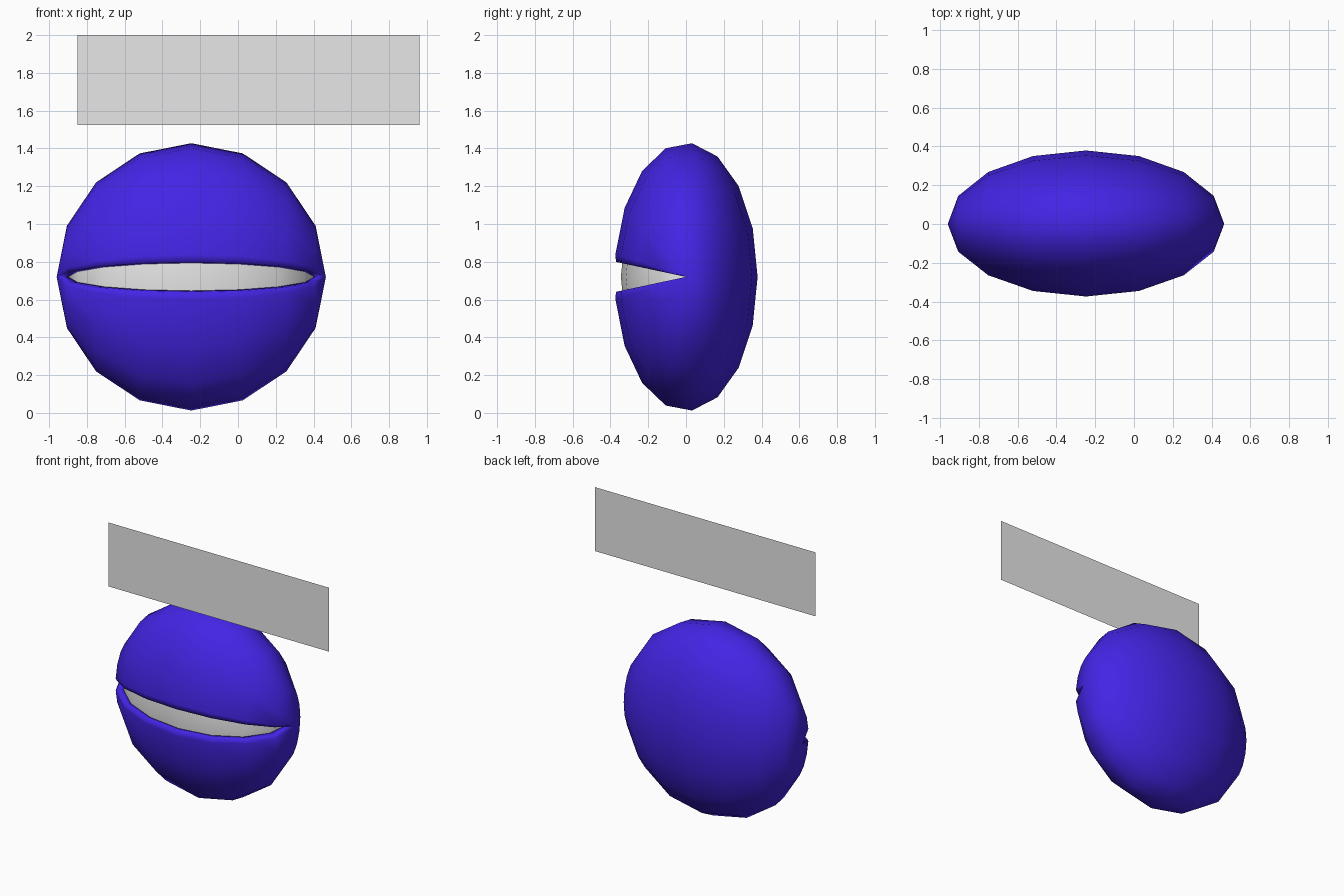
import bpy, bmesh, math
from mathutils import Vector

if "Cube" in bpy.data.objects:
    bpy.data.objects.remove(bpy.data.objects["Cube"])

CENTRE = Vector((-0.2475, 0.0, 0.72))
RADII = Vector((0.7125, 0.379, 0.71))
LATS = 8  # bands between the two side poles


def material(name, rgb):
    m = bpy.data.materials.new(name)
    m.diffuse_color = (*rgb, 1)
    m.use_nodes = True
    m.node_tree.nodes["Principled BSDF"].inputs["Base Color"].default_value = m.diffuse_color
    return m


blue = material("lid blue", (0.056, 0.018, 0.78))
grey = material("pale grey", (0.8, 0.8, 0.8))


def finish(bm, name, mat, smooth=True):
    bmesh.ops.remove_doubles(bm, verts=bm.verts, dist=1e-4)
    bmesh.ops.recalc_face_normals(bm, faces=bm.faces)
    for f in bm.faces:
        f.smooth = smooth
    me = bpy.data.meshes.new(name)
    bm.to_mesh(me)
    bm.free()
    me.materials.append(mat)
    ob = bpy.data.objects.new(name, me)
    bpy.context.collection.objects.link(ob)
    return ob


def sweep(profile):
    """Closed (angle, radius) profile around x, tapered to a pole at each side."""
    bm = bmesh.new()
    rows = []
    for i in range(LATS + 1):
        t = math.pi * i / LATS
        row = []
        for deg, r in profile:
            a = math.radians(deg)
            p = Vector((-math.cos(t), math.sin(t) * math.cos(a), math.sin(t) * math.sin(a)))
            row.append(bm.verts.new(CENTRE + p * RADII * r))
        rows.append(row)
    n = len(profile)
    for a, b in zip(rows, rows[1:]):
        for j in range(n):
            k = (j + 1) % n
            bm.faces.new((a[j], a[k], b[k], b[j]))
    return bm


# Eyelids: thick shell wrapping round the back, open in a narrow front slit
STEP, LIP, INNER = 21.29, 173.5, 0.915
outer = [(k * STEP, 1.0) for k in range(-8, 9)]
inner = [(k * STEP, INNER) for k in range(8, -9, -1)]
profile = outer + [(LIP, 0.985), (LIP, INNER)] + inner + [(-LIP, INNER), (-LIP, 0.985)]
finish(sweep(profile), "eyelids", blue)

# Eyeball inside the lids
finish(sweep([(k * 22.5, 0.91) for k in range(16)]), "eyeball", grey)

# Flat panel floating above
bm = bmesh.new()
panel = [(-0.85, 1.525), (0.96, 1.525), (0.96, 2.0), (-0.85, 2.0)]
bm.faces.new([bm.verts.new((x, -0.305, z)) for x, z in panel])
finish(bm, "panel", grey, smooth=False)
